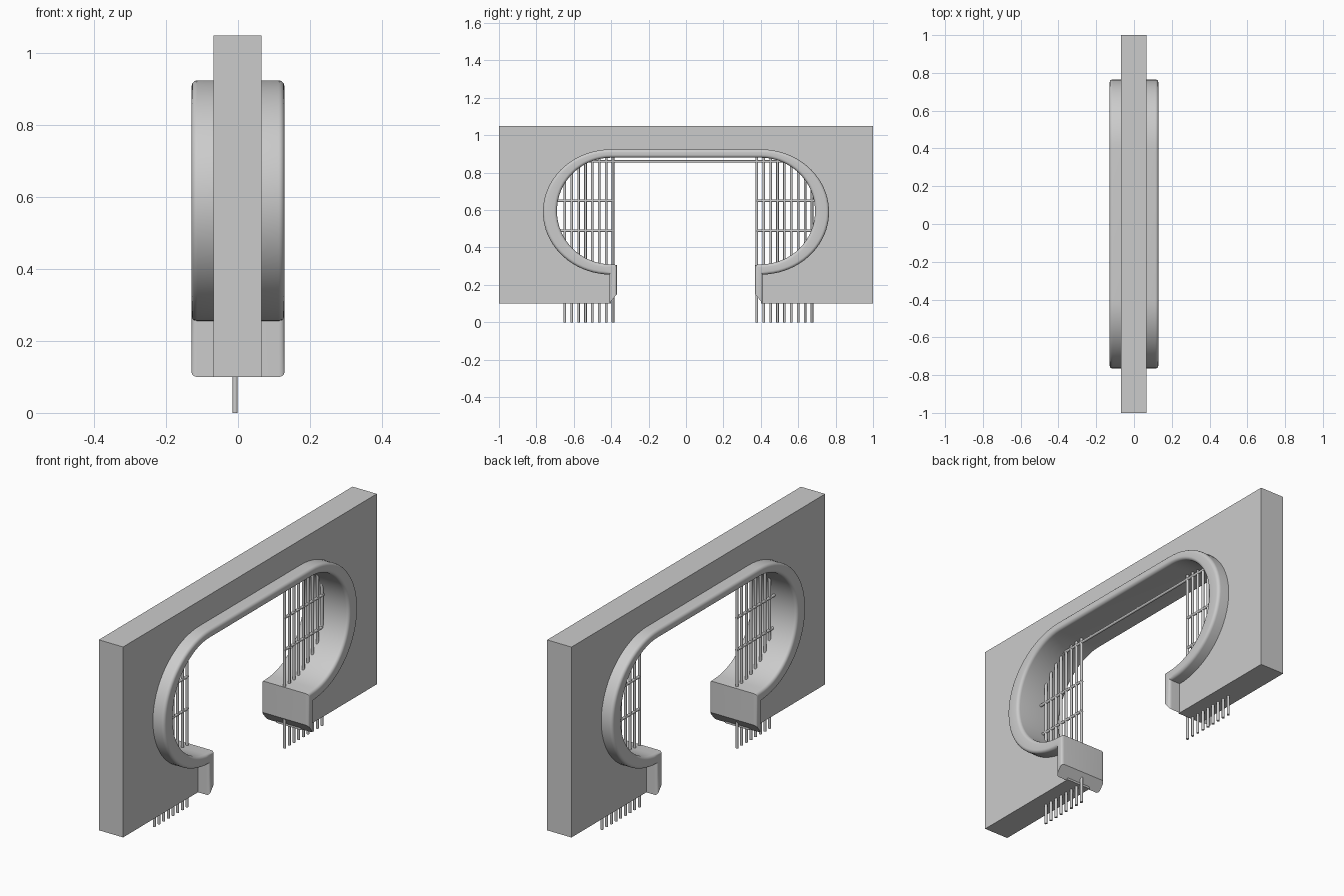
import bpy, bmesh, math

if "Cube" in bpy.data.objects:
    bpy.data.objects.remove(bpy.data.objects["Cube"])

def finish(name, bm, smooth=False):
    bmesh.ops.recalc_face_normals(bm, faces=bm.faces)
    me = bpy.data.meshes.new(name)
    bm.to_mesh(me)
    bm.free()
    ob = bpy.data.objects.new(name, me)
    bpy.context.collection.objects.link(ob)
    if smooth:
        bpy.ops.object.select_all(action='DESELECT')
        ob.select_set(True)
        bpy.context.view_layer.objects.active = ob
        bpy.ops.object.shade_smooth_by_angle(angle=math.radians(35))
    return ob

# Inner and outer edges of the opening: doorway jamb, corner, then the round end
half = [((0.37, 0.15), (0.41, 0.10)), ((0.37, 0.307), (0.41, 0.256))]
N = 36
for i in range(N + 1):
    a = math.radians(-84 + 174 * i / N)
    c, s = math.cos(a), math.sin(a)
    half.append(((0.40 + 0.29 * c, 0.595 + 0.285 * s),
                 (0.40 + 0.365 * c, 0.59 + 0.335 * s)))
path = half + [((-p[0], p[1]), (-q[0], q[1])) for p, q in reversed(half)]

# Wall panel, cut along the middle of the trim
mid = [((p[0] + q[0]) / 2, (p[1] + q[1]) / 2) for p, q in half]
mid[0], mid[1] = (0.402, 0.10), (0.402, 0.28)
side = [(1, 1.05), (1, 0.10)] + mid
outline = side + [(-y, z) for y, z in reversed(side)]
bm = bmesh.new()
face = bm.faces.new([bm.verts.new((-0.068, y, z)) for y, z in outline])
ext = bmesh.ops.extrude_face_region(bm, geom=[face])
bmesh.ops.translate(bm, vec=(0.134, 0, 0),
                    verts=[v for v in ext['geom'] if isinstance(v, bmesh.types.BMVert)])
bmesh.ops.triangulate(bm, faces=[f for f in bm.faces if len(f.verts) > 4])
finish("wall", bm)

# Rounded trim swept round the opening
W, R = 0.129, 0.016
def section(p, q):
    dy, dz = q[0] - p[0], q[1] - p[1]
    L = math.hypot(dy, dz)
    pts = []
    for cx, ct, a0 in ((W - R, L - R, 0), (-W + R, L - R, 90),
                       (-W + R, R, 180), (W - R, R, 270)):
        for k in range(6):
            a = math.radians(a0 + 18 * k)
            t = (ct + R * math.sin(a)) / L
            pts.append((cx + R * math.cos(a), p[0] + dy * t, p[1] + dz * t))
    return pts

bm = bmesh.new()
rings = [[bm.verts.new(v) for v in section(p, q)] for p, q in path]
for a, b in zip(rings, rings[1:]):
    n = len(a)
    for i in range(n):
        bm.faces.new((a[i], a[(i + 1) % n], b[(i + 1) % n], b[i]))
bm.faces.new(rings[0])
bm.faces.new(rings[-1])
finish("opening_trim", bm, True)

# Lattice bars
def rod(name, start, end, r=0.007, x=-0.008):
    dy, dz = end[0] - start[0], end[1] - start[1]
    bpy.ops.mesh.primitive_cylinder_add(
        vertices=12, radius=r, depth=math.hypot(dy, dz),
        location=(x, (start[0] + end[0]) / 2, (start[1] + end[1]) / 2),
        rotation=(-math.atan2(dy, dz), 0, 0))
    bpy.context.object.name = name
    bpy.ops.object.shade_smooth_by_angle(angle=math.radians(40))

for i in range(8):
    y = -0.648 + i * 0.0368
    rod("left_bar", (y, 0), (y, 0.885))
for i in range(9):
    y = 0.379 + i * 0.0368
    rod("right_bar", (y, 0), (y, 0.885))
for z in (0.49, 0.65):
    rod("left_cross_bar", (-0.70, z), (-0.385, z))
    rod("right_cross_bar", (0.375, z), (0.70, z))
rod("top_cross_bar", (-0.62, 0.86), (0.62, 0.86))
